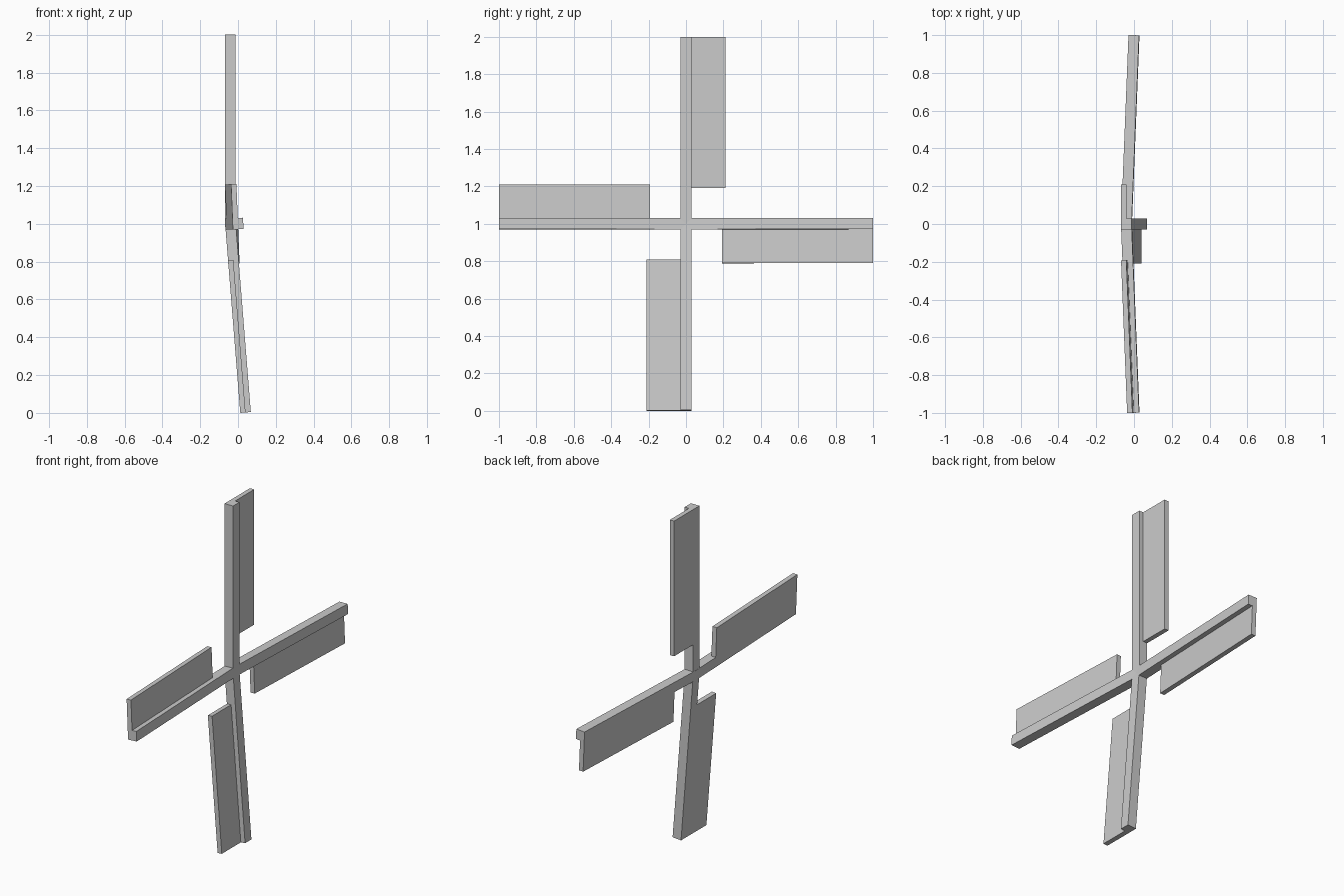
import bpy, bmesh, math
from mathutils import Matrix

if "Cube" in bpy.data.objects:
    bpy.data.objects.remove(bpy.data.objects["Cube"])

LEAN = math.radians(2.29)     # forward cone of each arm, and tilt of the whole rotor
LENGTH = 1.0016
HUB = Matrix.Translation((-0.068, 0, 0.9984)) @ Matrix.Rotation(-LEAN, 4, 'Y')


def box(name, lo, hi, matrix):
    size = [b - a for a, b in zip(lo, hi)]
    mid = [(a + b) / 2 for a, b in zip(lo, hi)]
    bm = bmesh.new()
    bmesh.ops.create_cube(bm, size=1, matrix=Matrix.Translation(mid) @ Matrix.Diagonal((*size, 1)))
    mesh = bpy.data.meshes.new(name)
    bm.to_mesh(mesh)
    bm.free()
    obj = bpy.data.objects.new(name, mesh)
    obj.matrix_world = matrix
    bpy.context.collection.objects.link(obj)
    return obj


# Four identical arms around the hub, each a spar with a thin sail flush at its back
for i, side in enumerate(("top", "right", "bottom", "left")):
    m = HUB @ Matrix.Rotation(-i * math.pi / 2, 4, 'X') @ Matrix.Rotation(LEAN, 4, 'Y')
    box(side + "_spar", (0, -0.03, 0), (0.056, 0.03, LENGTH), m)
    box(side + "_sail", (0, 0.03, 0.193), (0.028, 0.21, LENGTH), m)
